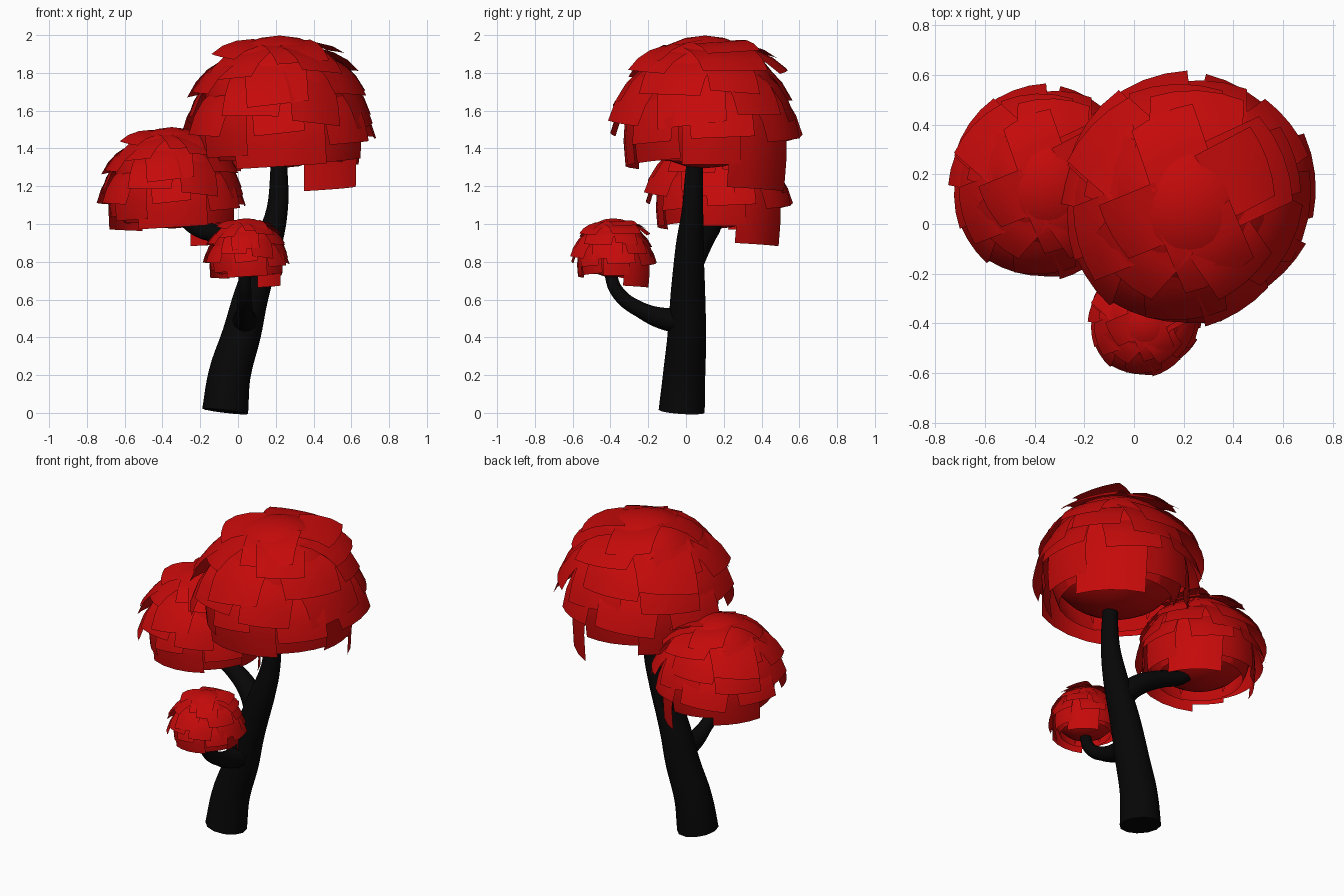
import bpy, bmesh, math, random
from mathutils import Vector

if "Cube" in bpy.data.objects:
    bpy.data.objects.remove(bpy.data.objects["Cube"])


def material(name, color):
    m = bpy.data.materials.new(name)
    m.diffuse_color = (*color, 1)
    m.use_nodes = True
    m.node_tree.nodes["Principled BSDF"].inputs["Base Color"].default_value = m.diffuse_color
    return m


red = material("red_leaves", (0.56, 0.003, 0.003))
black = material("dark_bark", (0.002, 0.002, 0.002))


# Tapered limb along a smooth path of (x, y, z, radius)
def limb(name, path):
    cu = bpy.data.curves.new(name, 'CURVE')
    cu.dimensions = '3D'
    cu.bevel_depth = 1.0
    cu.bevel_resolution = 4
    cu.resolution_u = 5
    cu.use_fill_caps = True
    sp = cu.splines.new('BEZIER')
    sp.bezier_points.add(len(path) - 1)
    for bp, (x, y, z, r) in zip(sp.bezier_points, path):
        bp.co = (x, y, z)
        bp.radius = r
        bp.handle_left_type = bp.handle_right_type = 'AUTO'
    ob = bpy.data.objects.new(name, cu)
    bpy.context.collection.objects.link(ob)
    cu.materials.append(black)
    bpy.ops.object.select_all(action='DESELECT')
    ob.select_set(True)
    bpy.context.view_layer.objects.active = ob
    bpy.ops.object.convert(target='MESH')
    bpy.ops.object.shade_smooth_by_angle(angle=math.radians(40))


limb("trunk", [(-0.068, -0.023, 0.008, 0.122), (-0.045, -0.01, 0.2, 0.112),
               (0.02, 0.005, 0.42, 0.102), (0.07, 0.01, 0.62, 0.092),
               (0.155, 0.02, 0.88, 0.075), (0.208, 0.035, 1.08, 0.056),
               (0.217, 0.045, 1.3, 0.045), (0.22, 0.07, 1.5, 0.03)])
limb("front_branch", [(0.04, 0.0, 0.49, 0.078), (0.035, -0.1, 0.495, 0.06),
                      (0.035, -0.24, 0.545, 0.042), (0.035, -0.355, 0.63, 0.036),
                      (0.035, -0.395, 0.72, 0.033), (0.035, -0.39, 0.83, 0.025)])
limb("back_branch", [(0.13, 0.01, 0.76, 0.07), (0.03, 0.065, 0.87, 0.062),
                     (-0.1, 0.11, 0.94, 0.052), (-0.24, 0.145, 0.99, 0.042),
                     (-0.34, 0.17, 1.1, 0.03)])


# One curved leaf card hanging from (r0, z0) to (r1, z1) at an azimuth;
# yaw swings one side outward, roll tilts it in its own plane
def leaf_card(bm, az, width, r0, z0, r1, z1, roll, yaw=0.0, bend=0.5):
    radial = Vector((math.cos(az), math.sin(az), 0))
    side = Vector((-math.sin(az), math.cos(az), 0))
    n, m = 4, 3
    grid = []
    for j in range(m + 1):
        t = j / m
        bulge = 0.02 * math.sin(math.pi * t)
        row = []
        for i in range(n + 1):
            u = i / n * 2 - 1
            phi = u * width / (2 * bend)
            r = r0 + (r1 - r0) * t + bulge - bend * (1 - math.cos(phi)) + yaw * u * width / 2
            s = bend * math.sin(phi) + roll * (t - 0.5) * (z0 - z1)
            z = z0 + (z1 - z0) * t + bulge + roll * u * width / 2
            row.append(bm.verts.new(radial * r + side * s + Vector((0, 0, z))))
        grid.append(row)
    for j in range(m):
        for i in range(n):
            bm.faces.new((grid[j][i], grid[j + 1][i], grid[j + 1][i + 1], grid[j][i + 1])).smooth = True


# Canopy mesh shared by all three crowns: round core plus shingled tiers
def canopy_mesh():
    rnd = random.Random(5)
    bm = bmesh.new()
    bmesh.ops.create_uvsphere(bm, u_segments=24, v_segments=12, radius=1)
    for v in bm.verts:
        v.co.x *= 0.40
        v.co.y *= 0.40
        v.co.z *= 0.383 if v.co.z > 0 else 0.32
    for f in bm.faces:
        f.smooth = True
    # count, width, start radius/height, tip radius/height, azimuth offset
    tiers = [(4, 0.28, 0.10, 0.35, 0.34, 0.265, 25),
             (5, 0.34, 0.17, 0.32, 0.43, 0.165, -55),
             (6, 0.34, 0.25, 0.27, 0.475, 0.05, -90),
             (7, 0.33, 0.32, 0.19, 0.505, -0.06, -65),
             (7, 0.32, 0.36, 0.09, 0.505, -0.17, -90)]
    for count, w, r0, z0, r1, z1, off in tiers:
        for k in range(count):
            az = math.radians(off + 360 * k / count + rnd.uniform(-8, 8))
            leaf_card(bm, az, w * rnd.uniform(0.8, 1.15), r0, z0,
                      r1 + rnd.uniform(-0.025, 0.025),
                      z1 + rnd.uniform(-0.035, 0.035),
                      rnd.uniform(-0.12, 0.12), rnd.uniform(-0.15, 0.15), 0.55)
    # Bottom skirt, with the wide front card and the low back right card
    for deg, w, drop in [(-90, 0.5, -0.31), (-40, 0.34, -0.28), (5, 0.32, -0.30),
                         (47, 0.42, -0.43), (95, 0.36, -0.28), (145, 0.38, -0.33),
                         (185, 0.34, -0.24), (225, 0.32, -0.26)]:
        leaf_card(bm, math.radians(deg), w, 0.40, 0.03, 0.42, drop,
                  rnd.uniform(-0.08, 0.08), rnd.uniform(-0.12, 0.12), 0.5)
    # Inner ring tucked under the core
    for k in range(7):
        leaf_card(bm, math.radians(20 + k * 360 / 7), 0.32, 0.39, -0.06, 0.33, -0.28,
                  rnd.uniform(-0.06, 0.06), 0, 0.38)
    me = bpy.data.meshes.new("canopy")
    bm.to_mesh(me)
    bm.free()
    me.materials.append(red)
    return me


canopy = canopy_mesh()
for name, loc, scale in [("top_canopy", (0.22, 0.10, 1.615), 1.0),
                         ("back_canopy", (-0.35, 0.17, 1.22), 0.765),
                         ("front_canopy", (0.045, -0.385, 0.86), 0.445)]:
    ob = bpy.data.objects.new(name, canopy)
    bpy.context.collection.objects.link(ob)
    ob.location = loc
    ob.scale = (scale,) * 3
